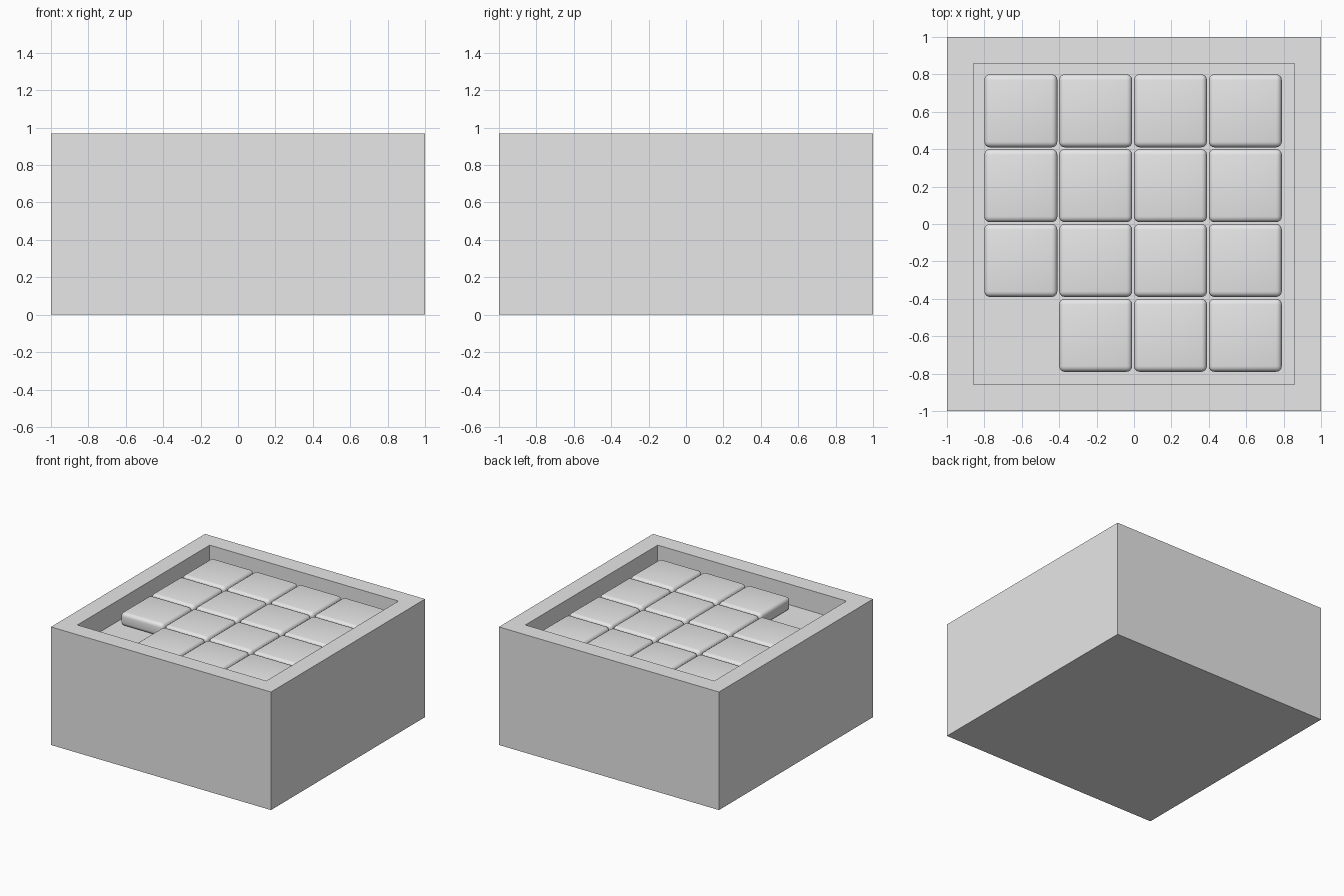
import bpy
import bmesh

if "Cube" in bpy.data.objects:
    bpy.data.objects.remove(bpy.data.objects["Cube"])

SIZE, HEIGHT = 2.0, 0.97
WELL, FLOOR = 1.6, 0.80
TILE, PITCH, TILE_TOP = 0.39, 0.4, 0.91

grey = bpy.data.materials.new("light_grey")
grey.diffuse_color = (0.8, 0.8, 0.8, 1)
grey.use_nodes = True
grey.node_tree.nodes["Principled BSDF"].inputs["Base Color"].default_value = grey.diffuse_color


def box(name, size, centre):
    """Box object with applied size, returned with its bmesh written."""
    mesh = bpy.data.meshes.new(name)
    bm = bmesh.new()
    bmesh.ops.create_cube(bm, size=1)
    bmesh.ops.scale(bm, vec=size, verts=bm.verts)
    bm.to_mesh(mesh)
    bm.free()
    mesh.materials.append(grey)
    obj = bpy.data.objects.new(name, mesh)
    obj.location = centre
    bpy.context.collection.objects.link(obj)
    return obj


# Tray: solid block whose top face is inset and pushed down into a square well
tray = box("tray", (SIZE, SIZE, HEIGHT), (0, 0, HEIGHT / 2))
bm = bmesh.new()
bm.from_mesh(tray.data)
top = max(bm.faces, key=lambda f: f.calc_center_median().z)
bmesh.ops.inset_region(bm, faces=[top], thickness=(SIZE - WELL) / 2)
floor = bmesh.ops.extrude_discrete_faces(bm, faces=[top])["faces"]
bmesh.ops.translate(bm, verts=floor[0].verts, vec=(0, 0, FLOOR - HEIGHT))
bm.to_mesh(tray.data)
bm.free()

# Sliding tiles: 4 x 4 grid with the front left slot empty
thick = TILE_TOP - FLOOR
for row in range(4):
    for col in range(4):
        if (row, col) == (3, 0):
            continue
        centre = (-0.605 + PITCH * col, 0.605 - PITCH * row, FLOOR + thick / 2)
        tile = box(f"tile_{row + 1}_{col + 1}", (TILE, TILE, thick), centre)
        tile.data.shade_smooth()
        bevel = tile.modifiers.new("rounded_edges", "BEVEL")
        bevel.width = 0.03
        bevel.segments = 4
